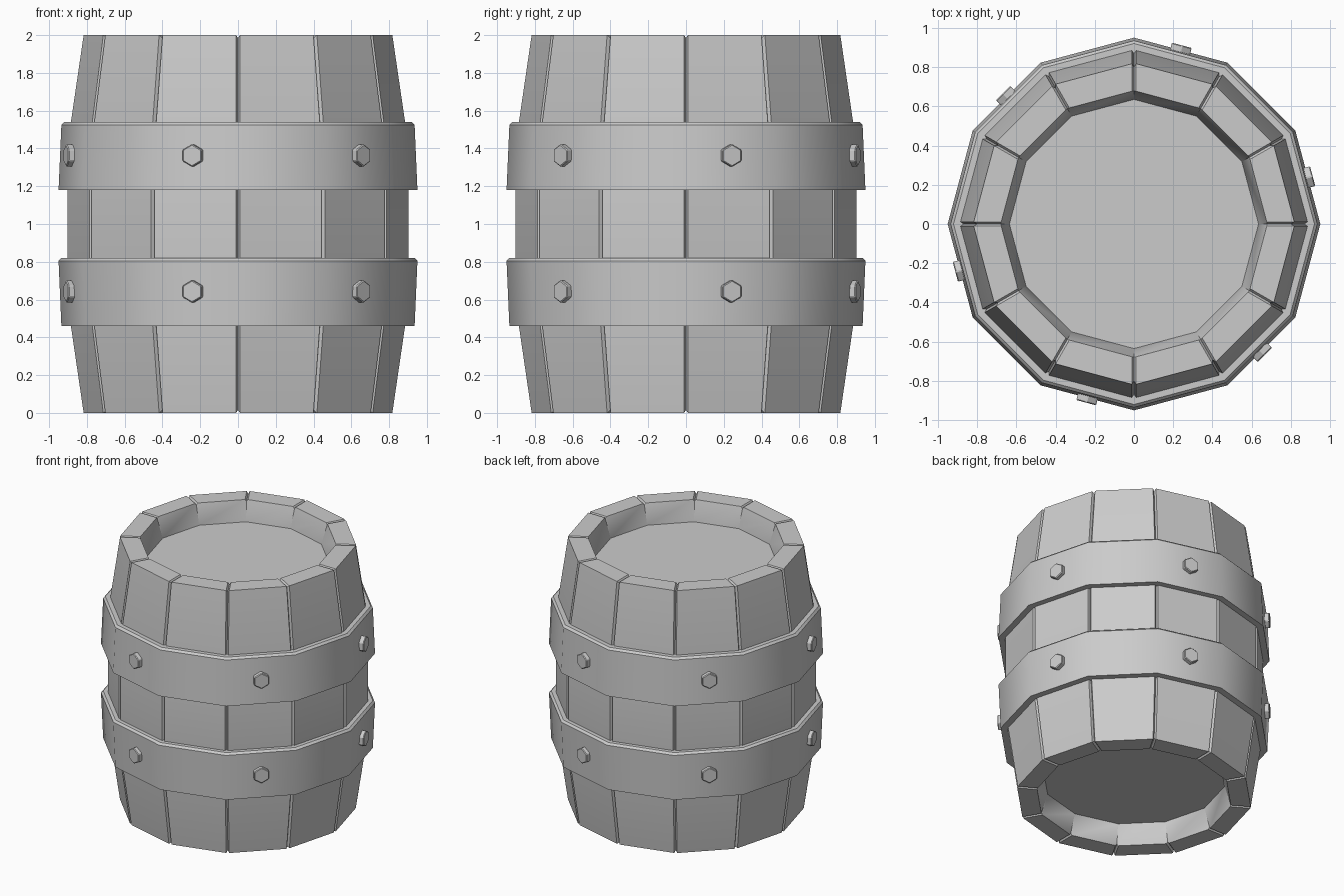
import bpy, bmesh
from math import radians, cos, sin
from mathutils import Vector

if "Cube" in bpy.data.objects:
    bpy.data.objects.remove(bpy.data.objects["Cube"])

SIDES = 12
STEP = 360 / SIDES

grey = bpy.data.materials.new("light_grey")
grey.use_nodes = True
grey.diffuse_color = (0.6, 0.6, 0.6, 1)
grey.node_tree.nodes["Principled BSDF"].inputs["Base Color"].default_value = (0.6, 0.6, 0.6, 1)


def polar(radius, degrees, z=0):
    return Vector((radius * cos(radians(degrees)), radius * sin(radians(degrees)), z))


def finish(obj, smooth=True):
    obj.data.materials.append(grey)
    bpy.ops.object.select_all(action="DESELECT")
    obj.select_set(True)
    bpy.context.view_layer.objects.active = obj
    if smooth:
        bpy.ops.object.shade_smooth_by_angle(angle=radians(35))


def skin(name, columns, closed):
    """Bridge a ring of equal point columns into one mesh."""
    bm = bmesh.new()
    cols = [[bm.verts.new(p) for p in col] for col in columns]
    rows = len(cols[0])
    for a, b in zip(cols, cols[1:] + cols[:1]):
        for i in range(rows if closed else rows - 1):
            j = (i + 1) % rows
            bm.faces.new((a[i], b[i], b[j], a[j]))
    bmesh.ops.remove_doubles(bm, verts=bm.verts, dist=0.0005)
    bmesh.ops.recalc_face_normals(bm, faces=bm.faces)
    mesh = bpy.data.meshes.new(name)
    bm.to_mesh(mesh)
    bm.free()
    obj = bpy.data.objects.new(name, mesh)
    bpy.context.collection.objects.link(obj)
    finish(obj)


# Staves: upper half profile (radius, height above middle, groove inset r, z, half gap)
upper = [(0.905, 0.42, 0.02, 0, 0.011), (0.82, 1, 0.02, 0.015, 0.011),
         (0.68, 1, 0, 0.015, 0.011), (0.635, 0.85, 0, 0, 0)]
profile = [(r, -h, dr, -dz, g) for r, h, dr, dz, g in reversed(upper)] + upper
columns = []
for k in range(SIDES):
    a = k * STEP
    for side in (-1, 0, 1):
        tangent = polar(1, a + side * (90 + STEP / 2))
        columns.append([
            polar(r, a, 1 + h) + g * tangent if side else polar(r - dr, a, 1 + h - dz)
            for r, h, dr, dz, g in profile])
skin("staves", columns, closed=True)

# Recessed lids at both ends
for name, z in (("top_lid", 1.825), ("bottom_lid", 0.175)):
    bpy.ops.mesh.primitive_cylinder_add(vertices=SIDES, radius=0.637, depth=0.05, location=(0, 0, z))
    bpy.context.object.name = name
    finish(bpy.context.object, smooth=False)

# Hoops, each wider towards the middle, with a chamfered top edge
for name, bottom, r_low, r_high in (("upper_hoop", 1.18, 0.95, 0.935),
                                    ("lower_hoop", 0.46, 0.935, 0.95)):
    section = [(0.87, 0), (r_low, 0), (r_high, 0.345), (r_high - 0.015, 0.36), (0.87, 0.36)]
    skin(name, [[polar(r, k * STEP, bottom + h) for r, h in section] for k in range(SIDES)],
         closed=True)

    # Hexagonal bolts on every second hoop face
    for k in range(6):
        a = 15 + 60 * k
        bpy.ops.mesh.primitive_cylinder_add(
            vertices=6, radius=0.06, depth=0.05, location=polar(0.918, a, bottom + 0.183),
            rotation=(radians(90), 0, radians(a + 90)))
        bolt = bpy.context.object
        bolt.name = f"{name}_bolt_{k + 1}"
        finish(bolt, smooth=False)
        bevel = bolt.modifiers.new("edge", "BEVEL")
        bevel.width = 0.005
        bevel.segments = 1
